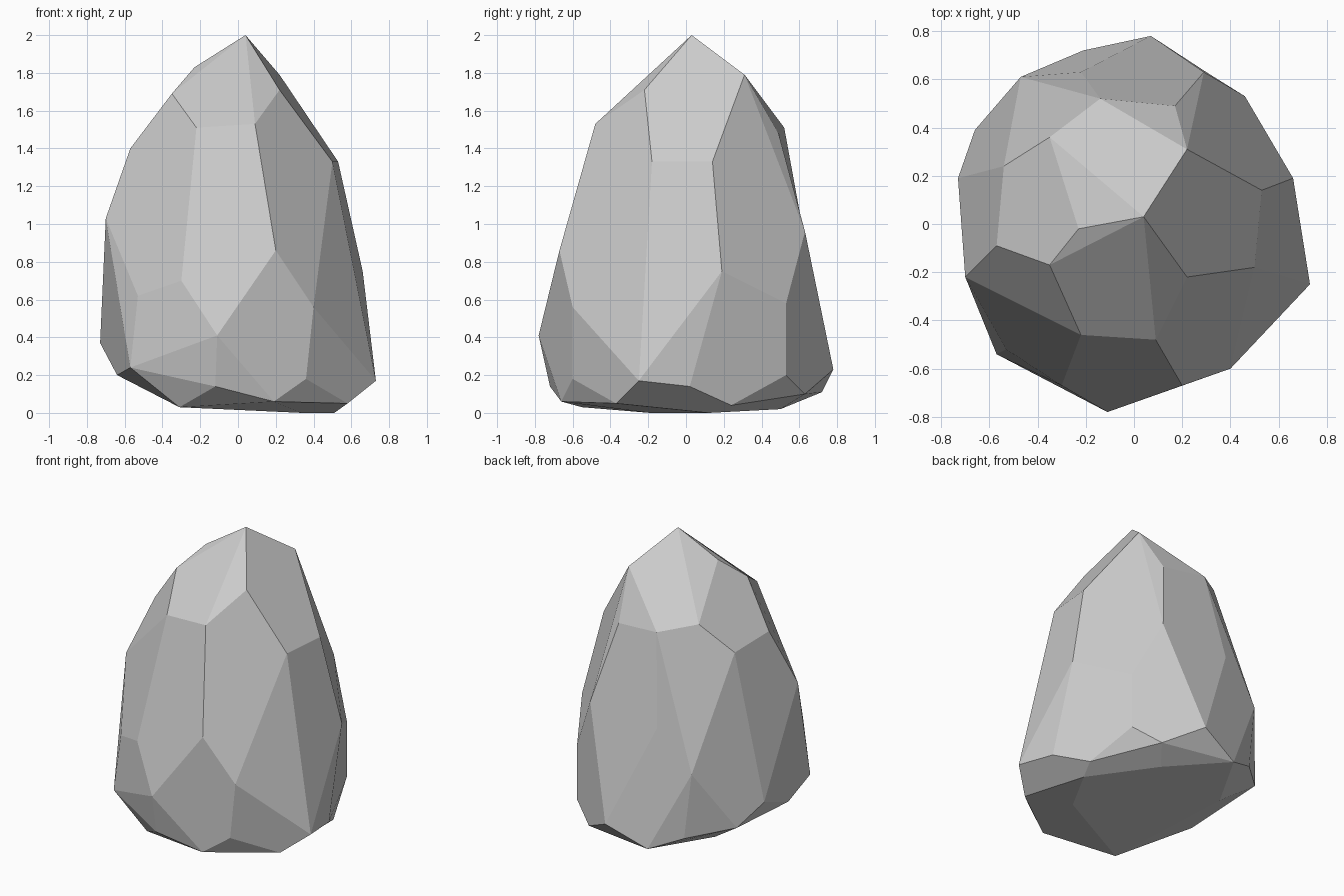
import bpy, bmesh
from math import radians

# Corner points of the faceted boulder, level by level (x, y, z)
crown = [
    (.04, .03, 2), (-.23, -.02, 1.83), (.22, .31, 1.79), (.22, -.22, 1.71), (-.35, -.17, 1.69),
    (-.35, .36, 1.56), (.09, -.48, 1.53), (-.14, .52, 1.51), (-.22, -.46, 1.51), (.17, .49, 1.48),
    (-.57, -.09, 1.40), (-.54, .24, 1.37), (.53, .14, 1.33), (.50, -.18, 1.33),
]
waist = [
    (-.70, -.22, 1.03), (.29, .63, .96), (-.56, .36, .93), (-.22, .63, .91), (.20, -.67, .86),
    (.66, .19, .75), (-.30, -.67, .70), (.52, -.41, .67), (-.47, .61, .65), (-.53, -.52, .62),
    (.46, .53, .58), (.40, -.60, .56), (.05, .72, .51),
]
foot = [
    (-.11, -.78, .41), (-.73, .19, .37), (-.66, .39, .25), (-.42, .62, .20), (-.57, -.54, .24),
    (.07, .78, .23), (.46, .53, .20), (-.64, -.20, .20), (-.21, .72, .11), (.36, -.60, .18),
    (.73, -.25, .17), (.68, .02, .14), (-.12, -.72, .14),
]
underside = [
    (.30, .63, .10), (-.44, .31, .10), (.19, -.66, .06), (.58, -.37, .05), (.56, .24, .04),
    (-.31, -.55, .03), (.20, .50, .02), (.51, .12, 0), (.34, -.19, 0),
]

# Wrap the corners in a hull, then merge shallow triangles into broad facets
bm = bmesh.new()
for level in (crown, waist, foot, underside):
    for p in level:
        bm.verts.new(p)
bmesh.ops.convex_hull(bm, input=bm.verts[:])
loose = [v for v in bm.verts if not v.link_faces]
bmesh.ops.delete(bm, geom=loose, context='VERTS')
shallow = [e for e in bm.edges if e.calc_face_angle(0) < radians(13)]
bmesh.ops.dissolve_limit(bm, angle_limit=radians(13), verts=[], edges=shallow)
bmesh.ops.recalc_face_normals(bm, faces=bm.faces[:])

mesh = bpy.data.meshes.new("boulder")
bm.to_mesh(mesh)
bm.free()
boulder = bpy.data.objects.new("boulder", mesh)
bpy.context.collection.objects.link(boulder)
